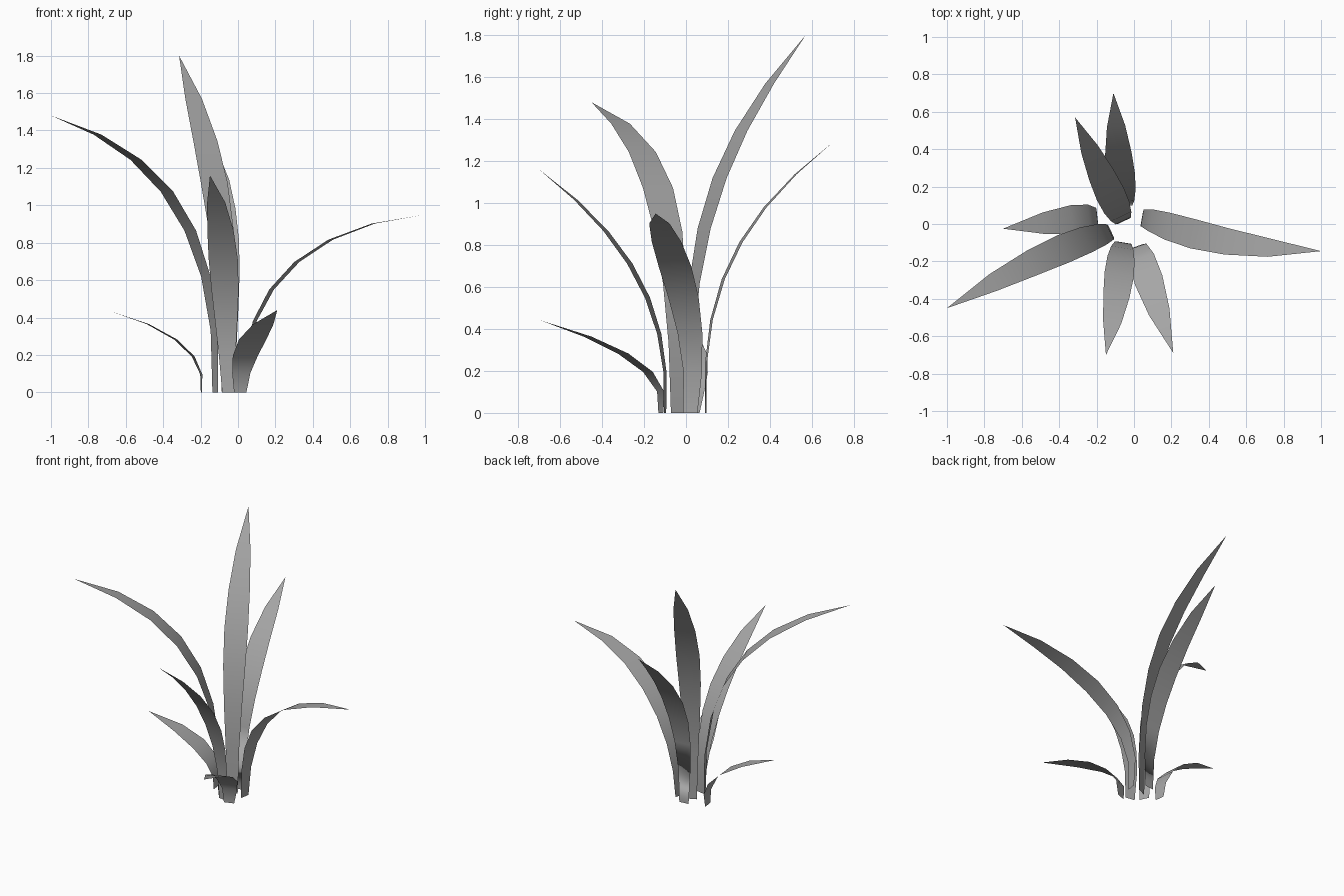
import bpy
import bmesh
from mathutils import Vector
from mathutils.geometry import interpolate_bezier

cube = bpy.data.objects.get("Cube")
if cube:
    bpy.data.objects.remove(cube, do_unlink=True)

# One plain grey for every leaf
grey = bpy.data.materials.new("leaf_grey")
grey.use_nodes = True
grey.diffuse_color = (0.38, 0.38, 0.38, 1)
shader = next(n for n in grey.node_tree.nodes if n.type == "BSDF_PRINCIPLED")
shader.inputs["Base Color"].default_value = grey.diffuse_color
shader.inputs["Roughness"].default_value = 0.8

# Leaf width from root to tip, evenly spaced along the leaf
WIDTHS = [0.07, 0.09, 0.12, 0.147, 0.158, 0.142, 0.098, 0.0]


def leaf_width(t):
    """Interpolate the shared width profile."""
    position = t * (len(WIDTHS) - 1)
    i = min(int(position), len(WIDTHS) - 2)
    return WIDTHS[i] + (WIDTHS[i + 1] - WIDTHS[i]) * (position - i)


def spine_points(root, lower, upper, tip, segments):
    """Cubic curve that passes through the points at each third."""
    handle_a = (-5 * root + 18 * lower - 9 * upper + 2 * tip) / 6
    handle_b = (2 * root - 9 * lower + 18 * upper - 5 * tip) / 6
    return interpolate_bezier(root, handle_a, handle_b, tip, segments + 1)


def make_leaf(name, segments, *path):
    """Arching flat ribbon, level across its width, ending in a point."""
    root, lower, upper, tip = (Vector(p) for p in path)
    heading = tip - root
    across = Vector((-heading.y, heading.x, 0)).normalized()
    spine = spine_points(root, lower, upper, tip, segments)

    bm = bmesh.new()
    previous = None
    for i, point in enumerate(spine[:-1]):
        half = across * leaf_width(i / segments) / 2
        row = [bm.verts.new(point - half), bm.verts.new(point + half)]
        if previous:
            bm.faces.new((previous[0], row[0], row[1], previous[1]))
        previous = row
    bm.faces.new((previous[0], bm.verts.new(tip), previous[1]))
    # Point the normals to the upper side of the arch
    bm.normal_update()
    for face in bm.faces:
        if face.normal.dot(heading.cross(across)) > 0 and face.normal.z < 0:
            face.normal_flip()
        face.smooth = True

    mesh = bpy.data.meshes.new(name)
    bm.to_mesh(mesh)
    bm.free()
    mesh.materials.append(grey)
    leaf = bpy.data.objects.new(name, mesh)
    bpy.context.collection.objects.link(leaf)
    return leaf


# Tall leaves: root, one third, two thirds, tip
make_leaf("tallest_back_leaf", 7, (-0.055, 0.015, 0), (-0.075, 0.053, 0.71),
          (-0.157, 0.225, 1.27), (-0.315, 0.57, 1.8))
make_leaf("back_leaf", 7, (-0.05, 0.095, 0), (-0.06, 0.137, 0.51),
          (-0.08, 0.335, 0.925), (-0.11, 0.7, 1.29))
make_leaf("left_leaf", 7, (0.04, 0.02, 0), (0.115, 0.01, 0.44),
          (0.43, -0.08, 0.78), (1, -0.145, 0.95))
make_leaf("front_leaf", 7, (-0.05, -0.1, 0), (-0.065, -0.143, 0.435),
          (-0.088, -0.34, 0.815), (-0.15, -0.7, 1.16))
make_leaf("right_leaf", 7, (-0.122, -0.04, 0), (-0.195, -0.063, 0.705),
          (-0.485, -0.18, 1.19), (-1, -0.45, 1.48))

# Short leaves
make_leaf("short_front_leaf", 5, (0.012, -0.12, 0), (0.03, -0.155, 0.165),
          (0.095, -0.35, 0.31), (0.21, -0.69, 0.44))
make_leaf("short_right_leaf", 5, (-0.195, 0.03, 0), (-0.22, 0.035, 0.16),
          (-0.375, 0.018, 0.31), (-0.7, -0.025, 0.44))
